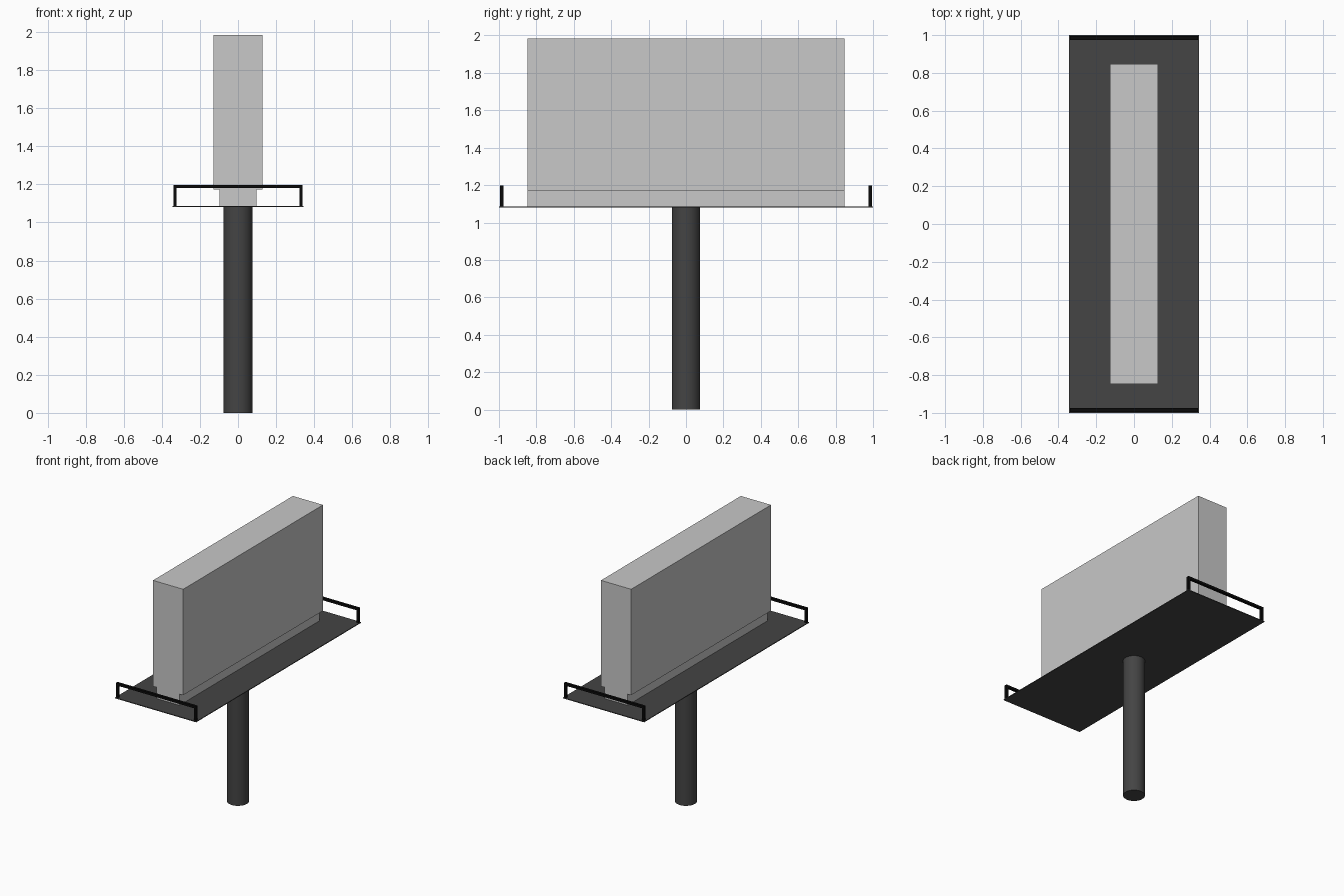
import bpy
import bmesh
from mathutils import Matrix

if "Cube" in bpy.data.objects:
    bpy.data.objects.remove(bpy.data.objects["Cube"])


def material(name, v):
    m = bpy.data.materials.new(name)
    m.diffuse_color = (v, v, v, 1)
    m.use_nodes = True
    m.node_tree.nodes["Principled BSDF"].inputs["Base Color"].default_value = m.diffuse_color
    return m


LIGHT = material("light grey", 0.58)
DARK = material("dark grey", 0.058)
BLACK = material("black", 0.003)


def make(name, bm, mat):
    me = bpy.data.meshes.new(name)
    bm.to_mesh(me)
    bm.free()
    me.materials.append(mat)
    ob = bpy.data.objects.new(name, me)
    bpy.context.collection.objects.link(ob)
    return ob


def box(name, lo, hi, mat):
    bm = bmesh.new()
    size = [h - l for l, h in zip(lo, hi)]
    mid = [(h + l) / 2 for l, h in zip(lo, hi)]
    bmesh.ops.create_cube(bm, size=1, matrix=Matrix.Translation(mid) @ Matrix.Diagonal((*size, 1)))
    return make(name, bm, mat)


# Support pole
bm = bmesh.new()
bmesh.ops.create_cone(bm, cap_ends=True, segments=32, radius1=0.076, radius2=0.076,
                      depth=1.08, matrix=Matrix.Translation((0, 0, 0.54)))
pole = make("pole", bm, DARK)
bpy.context.view_layer.objects.active = pole
pole.select_set(True)
bpy.ops.object.shade_smooth_by_angle()

# Thin platform
box("platform", (-0.345, -1.0, 1.08), (0.345, 1.0, 1.086), DARK)

# Sign box on its narrower plinth
box("plinth", (-0.097, -0.848, 1.086), (0.097, 0.848, 1.172), LIGHT)
box("sign_box", (-0.128, -0.848, 1.172), (0.128, 0.848, 1.985), LIGHT)

# Arched end rails: an outline in x-z, extruded along y
T, W, Z0, Z1 = 0.018, 0.34, 1.086, 1.198
outline = [(-W, Z0), (-W, Z1), (W, Z1), (W, Z0),
           (W - T, Z0), (W - T, Z1 - T), (-W + T, Z1 - T), (-W + T, Z0)]
for name, y in (("front_rail", -0.995), ("back_rail", 0.975)):
    bm = bmesh.new()
    face = bm.faces.new([bm.verts.new((x, y, z)) for x, z in outline])
    ext = bmesh.ops.extrude_face_region(bm, geom=[face])
    bmesh.ops.translate(bm, vec=(0, 0.02, 0),
                        verts=[v for v in ext["geom"] if isinstance(v, bmesh.types.BMVert)])
    bmesh.ops.recalc_face_normals(bm, faces=bm.faces)
    make(name, bm, BLACK)
